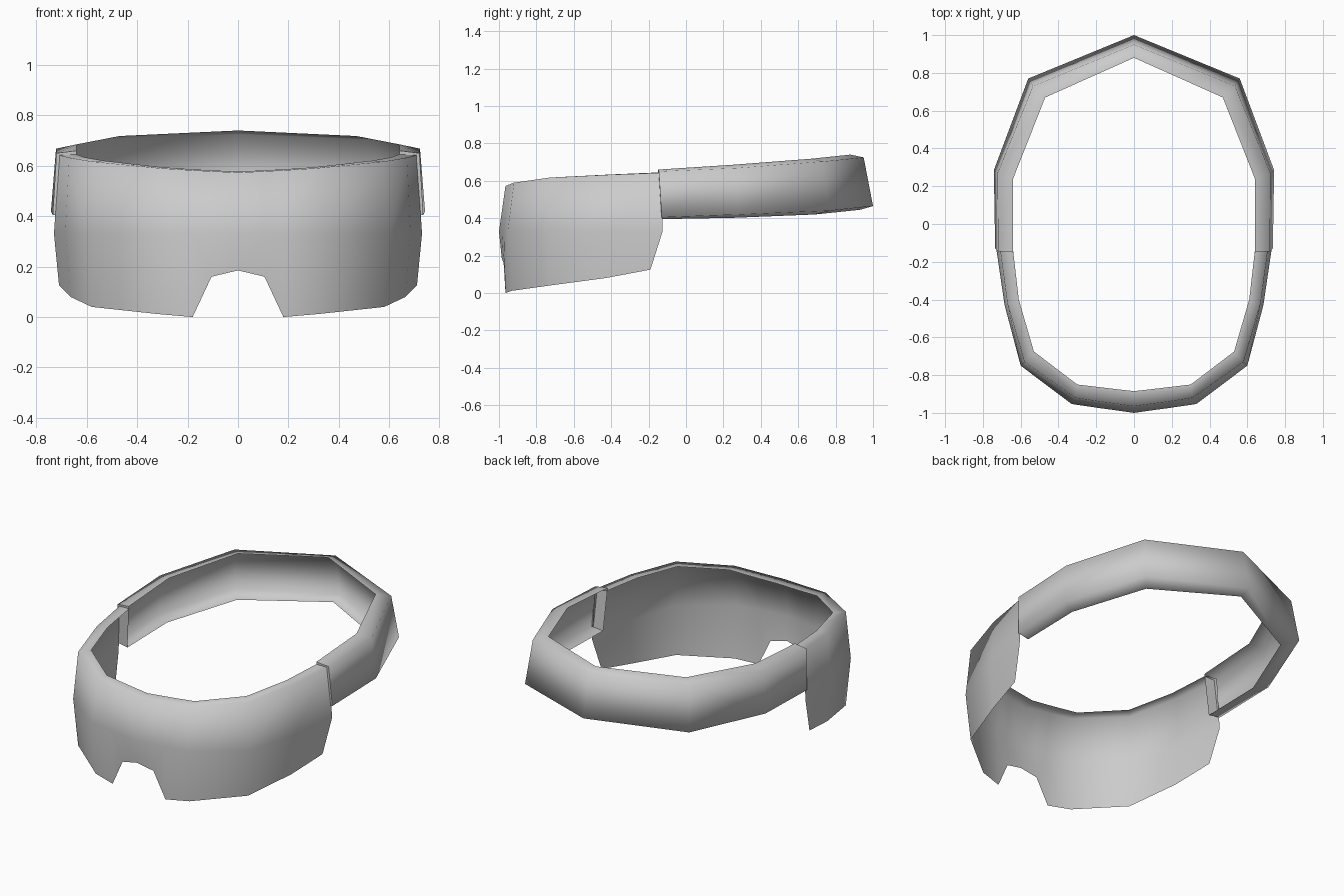
import bpy

cube = bpy.data.objects.get("Cube")
if cube:
    bpy.data.objects.remove(cube, do_unlink=True)

grey = bpy.data.materials.new("plain_grey")
grey.use_nodes = True
colour = (0.6, 0.6, 0.6, 1)
grey.diffuse_color = colour
grey.node_tree.nodes["Principled BSDF"].inputs["Base Color"].default_value = colour


def lofted_half(name, rows, cap_first=False):
    """Skin rows of points into a sheet and mirror it across x = 0."""
    count = len(rows[0])
    verts = [p for row in rows for p in row]
    faces = [(j * count + i, j * count + i + 1,
              (j + 1) * count + i + 1, (j + 1) * count + i)
             for j in range(len(rows) - 1) for i in range(count - 1)]
    if cap_first:
        # Separate points keep the end flange crisp
        start = len(verts)
        verts += [row[0] for row in rows]
        faces.append(tuple(range(start, start + len(rows))))
    mesh = bpy.data.meshes.new(name)
    mesh.from_pydata(verts, [], faces)
    mesh.materials.append(grey)
    mesh.shade_smooth()
    obj = bpy.data.objects.new(name, mesh)
    bpy.context.collection.objects.link(obj)
    mirror = obj.modifiers.new("mirror", 'MIRROR')
    mirror.use_clip = True
    return obj


# Visor: lower edge with nose notch, bulging middle, top edge, inward lip
lower = [(0, -.985, .185), (.105, -.975, .16), (.18, -.965, 0), (.32, -.93, .012),
         (.58, -.73, .04), (.665, -.43, .08), (.71, -.19, .125)]
middle = [(0, -1, .33), (.105, -.985, .33), (.18, -.975, .33), (.33, -.953, .33),
          (.6, -.75, .33), (.685, -.43, .33), (.73, -.125, .33)]
top = [(0, -.965, .573), (.105, -.95, .578), (.18, -.94, .582), (.31, -.92, .59),
       (.58, -.73, .617), (.67, -.42, .632), (.71, -.125, .643)]
lip = [(0, -.885, .577), (.105, -.873, .582), (.18, -.864, .586), (.3, -.85, .594),
       (.53, -.675, .62), (.61, -.4, .634), (.64, -.14, .645)]
lofted_half("visor", [lower, middle, top, lip])

# Strap: channel open on the inside, closed by a flange at the front end
bottom_lip = [(.66, -.135, .395), (.66, .25, .402), (.49, .69, .42), (0, .93, .445)]
bottom_edge = [(.735, -.13, .405), (.742, .285, .42), (.56, .77, .44), (0, 1, .465)]
top_edge = [(.72, -.145, .65), (.722, .27, .668), (.535, .73, .703), (0, .95, .725)]
top_lip = [(.64, -.15, .66), (.64, .24, .685), (.47, .67, .718), (0, .88, .74)]
lofted_half("head_strap", [bottom_lip, bottom_edge, top_edge, top_lip], cap_first=True)
